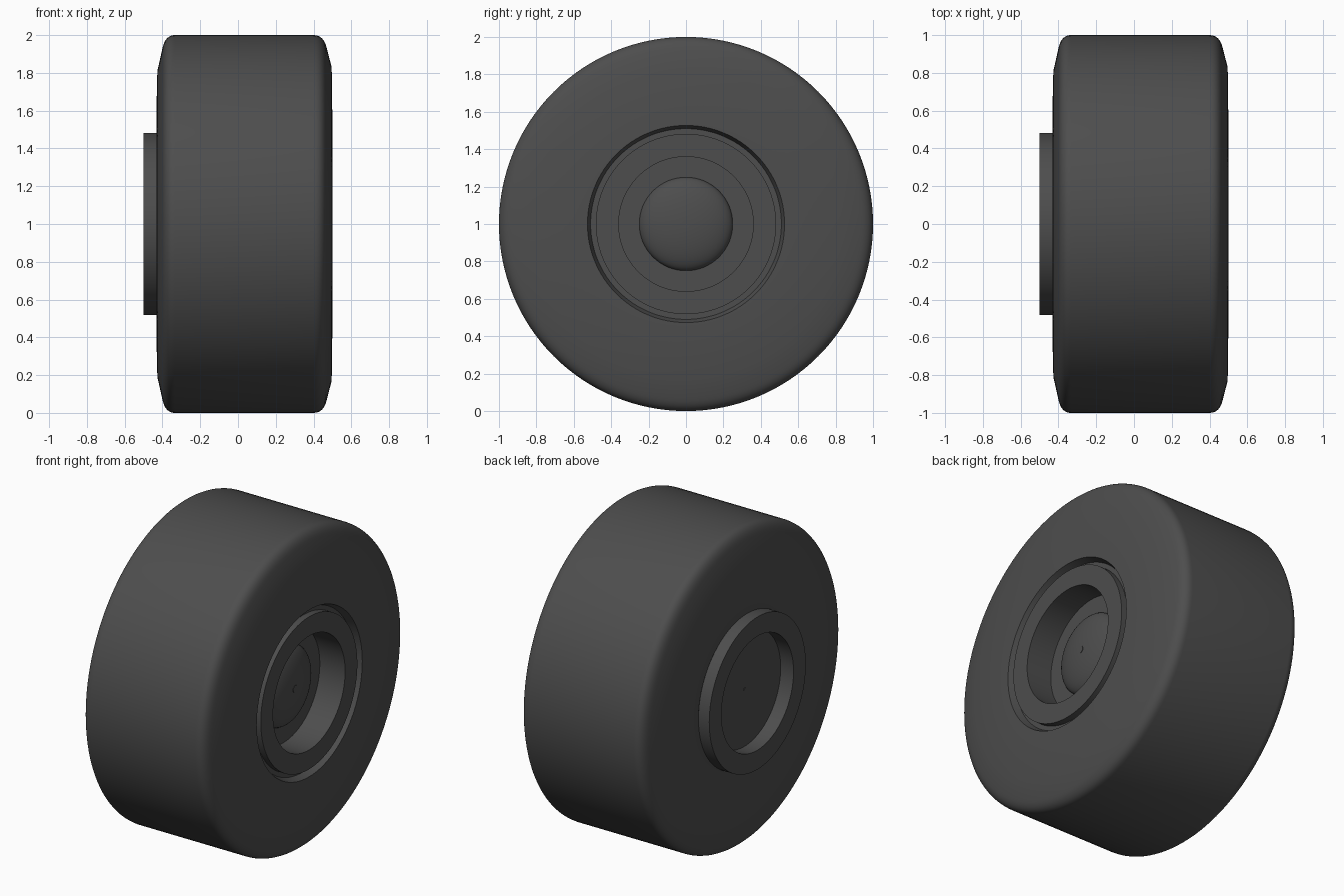
import bpy, bmesh, math
from mathutils import Matrix, Vector

cube = bpy.data.objects.get("Cube")
if cube:
    bpy.data.objects.remove(cube, do_unlink=True)

rubber = bpy.data.materials.new("dark grey")
rubber.use_nodes = True
GREY = (0.075, 0.075, 0.075, 1)
rubber.diffuse_color = GREY
rubber.node_tree.nodes["Principled BSDF"].inputs["Base Color"].default_value = GREY


def lathe(name, profile, closed=False, steps=128):
    """Revolve (x, radius) points about the wheel axle."""
    bm = bmesh.new()
    verts = [bm.verts.new((x, 0, r)) for x, r in profile]
    edges = [bm.edges.new(pair) for pair in zip(verts, verts[1:])]
    if closed:
        edges.append(bm.edges.new((verts[-1], verts[0])))
    bmesh.ops.spin(bm, geom=verts + edges, cent=(0, 0, 0), axis=(1, 0, 0),
                   angle=math.tau, steps=steps, use_duplicate=False)
    bmesh.ops.remove_doubles(bm, verts=bm.verts[:], dist=0.0002)
    bmesh.ops.recalc_face_normals(bm, faces=bm.faces[:])
    mesh = bpy.data.meshes.new(name)
    bm.to_mesh(mesh)
    bm.free()
    mesh.transform(Matrix.Translation((0, 0, 1)))
    mesh.materials.append(rubber)
    obj = bpy.data.objects.new(name, mesh)
    bpy.context.collection.objects.link(obj)
    bpy.ops.object.select_all(action="DESELECT")
    obj.select_set(True)
    bpy.context.view_layer.objects.active = obj
    bpy.ops.object.shade_smooth_by_angle(angle=math.radians(30))
    return obj


def curve(a, b, c, n=8):
    """Rounded corner from a to c, pulled towards b."""
    a, b, c = Vector(a), Vector(b), Vector(c)
    return [tuple(a * (1 - t) ** 2 + b * 2 * t * (1 - t) + c * t * t)
            for t in (i / n for i in range(n + 1))]


# Tyre: sidewalls, tapered shoulders and a flat tread
left_shoulder = curve((0.47, 0.93), (0.455, 1.0), (0.40, 1.0))
right_shoulder = curve((-0.335, 1.0), (-0.385, 1.0), (-0.40, 0.93))
tyre = [(0.455, 0.47), (0.455, 0.51), (0.5, 0.527), (0.496, 0.83)]
tyre += left_shoulder + right_shoulder
tyre += [(-0.427, 0.81), (-0.432, 0.6), (-0.43, 0.495), (-0.42, 0.47)]
lathe("tyre", tyre, closed=True)

# Rim: a drum with a deep recess outside and a shallow one inside
lathe("rim", [(-0.41, 0), (-0.41, 0.36), (-0.5, 0.36), (-0.5, 0.482),
              (0.497, 0.482), (0.497, 0.36), (0.32, 0.36), (0.32, 0)])

# Hub cap dome
dome = [(0.31, 0.25)]
dome += [(0.32 + 0.08 * math.sin(a), 0.25 * math.cos(a))
         for a in (i * math.pi / 24 for i in range(12))]
lathe("hub_cap", dome + [(0.4, 0)], steps=64)

# Axle tips
for name, base, tip, radius in (("outer_axle_tip", 0.38, 0.402, 0.022),
                                ("inner_axle_tip", -0.4, -0.412, 0.01)):
    lathe(name, [(base, 0), (base, radius), (tip, radius), (tip, 0)], steps=24)
